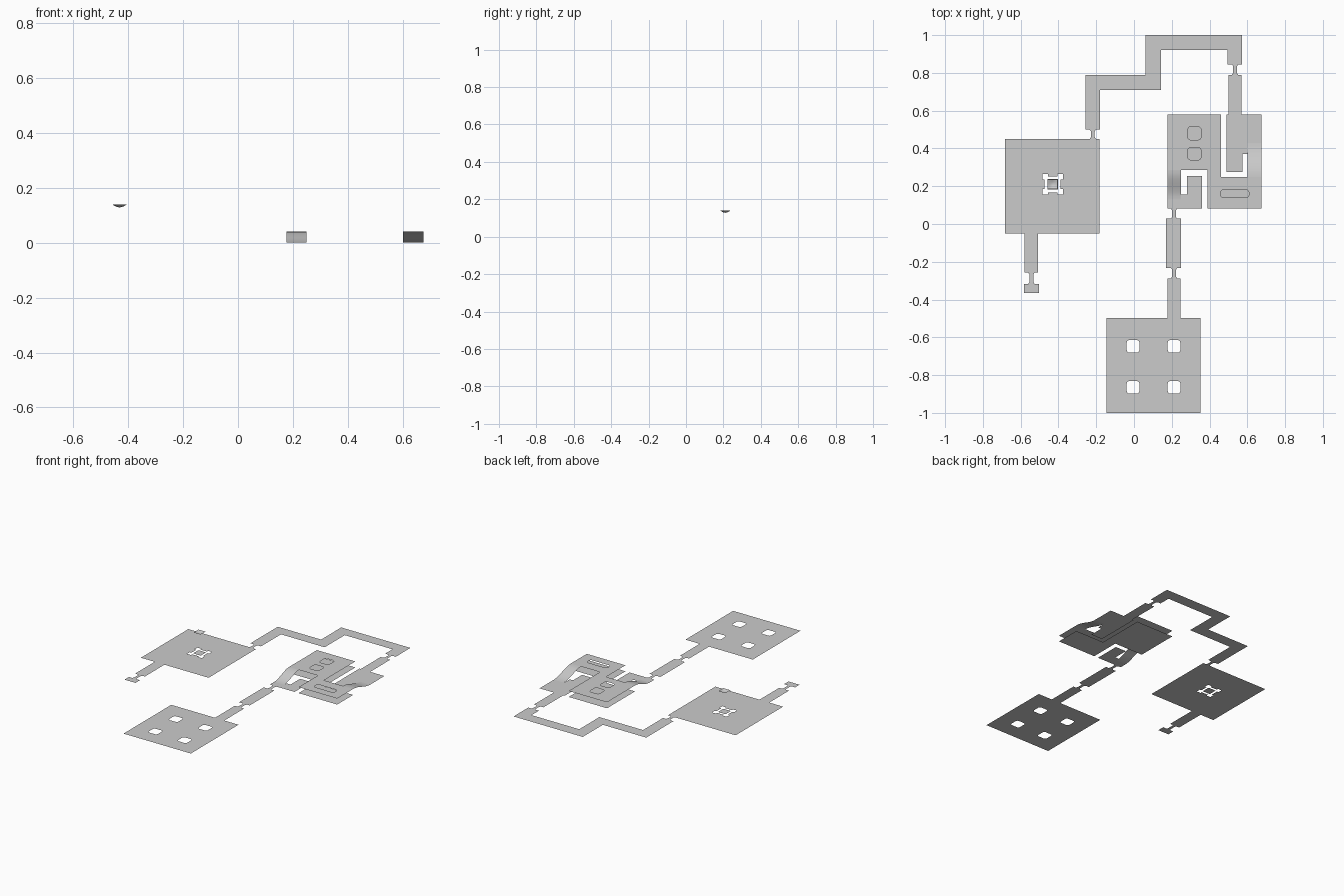
import bpy, bmesh, math

if "Cube" in bpy.data.objects:
    bpy.data.objects.remove(bpy.data.objects["Cube"])


def finish(name, bm):
    me = bpy.data.meshes.new(name)
    bm.to_mesh(me)
    bm.free()
    ob = bpy.data.objects.new(name, me)
    bpy.context.collection.objects.link(ob)
    return ob


def rect(x0, y0, x1, y1):
    return [(x0, y0), (x1, y0), (x1, y1), (x0, y1)]


def rounded(cx, cy, w, h, r=0.014, n=3):
    """Rounded rectangle outline, centre and full size."""
    pts = []
    for k, (sx, sy) in enumerate([(1, 1), (-1, 1), (-1, -1), (1, -1)]):
        for i in range(n + 1):
            a = math.pi / 2 * (k + i / n)
            pts.append((cx + sx * (w / 2 - r) + r * math.cos(a),
                        cy + sy * (h / 2 - r) + r * math.sin(a)))
    return pts


def sheet(name, outline, holes=(), z=0.0):
    """Flat floor sheet with optional holes, facing up."""
    bm = bmesh.new()
    for loop in [outline, *holes]:
        vs = [bm.verts.new((x, y, z)) for x, y in loop]
        for a, b in zip(vs, vs[1:] + vs[:1]):
            bm.edges.new((a, b))
    bmesh.ops.triangle_fill(bm, use_beauty=True, use_dissolve=False, edges=bm.edges[:])
    bm.normal_update()
    for f in bm.faces:
        if f.normal.z < 0:
            f.normal_flip()
    return finish(name, bm)


def doorway(name, x, y0, y1):
    """Narrow neck with flared ends."""
    w, f, d = 0.010, 0.017, 0.010
    half = [(f, y0), (w, y0 + d), (w, y1 - d), (f, y1)]
    sheet(name, [(x + a, b) for a, b in half] + [(x - a, b) for a, b in half[::-1]])


def ramp(name, x0, x1, y0, y1, h=0.04, n=10):
    """Smooth S-shaped ramp rising from y0 to y1."""
    bm = bmesh.new()
    rows = []
    for i in range(n + 1):
        t = i / n
        y, z = y0 + (y1 - y0) * t, h * t * t * (3 - 2 * t)
        rows.append([bm.verts.new((x, y, z)) for x in (x0, x1)])
    for a, b in zip(rows, rows[1:]):
        q = (a[0], a[1], b[1], b[0])
        f = bm.faces.new(q if y1 > y0 else q[::-1])
        f.smooth = True
    finish(name, bm)


# South room with four pillar holes
sheet("south_room", rect(-0.145, -1.0, 0.352, -0.497),
      [rounded(x, y, 0.067, 0.067) for x in (-0.005, 0.212) for y in (-0.648, -0.865)])

# Corridors between the south room and the two-level room
sheet("south_corridor", rect(0.178, -0.497, 0.247, -0.288))
doorway("south_door", 0.212, -0.288, -0.232)
sheet("middle_corridor", rect(0.17, -0.232, 0.249, 0.028))
doorway("middle_door", 0.212, 0.028, 0.082)

# Two-level room: lower walkways on each side
sheet("lower_entry", [(0.177, 0.082), (0.36, 0.082), (0.36, 0.255), (0.28, 0.255),
                      (0.28, 0.155), (0.25, 0.155), (0.25, 0.13), (0.177, 0.13)])
sheet("lower_exit", [(0.675, 0.58), (0.57, 0.58), (0.57, 0.79), (0.50, 0.79), (0.50, 0.58),
                     (0.49, 0.58), (0.49, 0.275), (0.575, 0.275), (0.575, 0.37),
                     (0.60, 0.37), (0.60, 0.43), (0.675, 0.43)])
ramp("entry_ramp", 0.177, 0.25, 0.13, 0.285)
ramp("exit_ramp", 0.60, 0.675, 0.43, 0.25)

# Two-level room: raised deck with openings over the floor beneath
deck = [(0.39, 0.082), (0.675, 0.082), (0.675, 0.25), (0.46, 0.25),
        (0.46, 0.58), (0.177, 0.58), (0.177, 0.285), (0.39, 0.285)]
sheet("under_deck_floor", deck)
sheet("upper_deck", deck,
      [rounded(0.32, 0.48, 0.069, 0.069), rounded(0.32, 0.372, 0.069, 0.065),
       rounded(0.534, 0.16, 0.148, 0.042)], z=0.04)

# Winding north corridor
doorway("north_door", 0.535, 0.79, 0.845)
sheet("north_corridor", [(0.495, 0.845), (0.573, 0.845), (0.573, 1.0), (0.062, 1.0),
                         (0.062, 0.788), (-0.258, 0.788), (-0.258, 0.50), (-0.18, 0.50),
                         (-0.18, 0.71), (0.143, 0.71), (0.143, 0.922), (0.495, 0.922)])
doorway("west_door", -0.218, 0.45, 0.50)

# West room with a lobed opening and central slab
cx, cy, a, b, c = -0.431, 0.21, 0.042, 0.054, 0.025
quarter = [(b, c), (b, b), (c, b), (c, a)]
side = [(a, -c), (b, -c), (b, -b), (c, -b)]
lobed = []
for k in range(4):
    s, t = round(math.cos(k * math.pi / 2)), round(math.sin(k * math.pi / 2))
    for px, py in [(a, -c), (a, c), (b, c), (b, b), (c, b)]:
        if (px, py) == (a, -c):
            px, py = a, -c
        lobed.append((cx + px * s - py * t, cy + px * t + py * s))
sheet("west_room", rect(-0.682, -0.05, -0.182, 0.45), [lobed])
sheet("pedestal_slab", rect(cx - 0.028, cy - 0.028, cx + 0.028, cy + 0.028))

# Small dished tile floating above the slab
bm = bmesh.new()
n, r = 4, 0.026
g = [[bm.verts.new((cx + r * (2 * i / n - 1), cy + r * (2 * j / n - 1),
                    0.139 - 0.011 * math.sin(math.pi * i / n) * math.sin(math.pi * j / n)))
      for j in range(n + 1)] for i in range(n + 1)]
for i in range(n):
    for j in range(n):
        bm.faces.new((g[i][j], g[i + 1][j], g[i + 1][j + 1], g[i][j + 1])).smooth = True
finish("floating_tile", bm)

# Tail corridor and end landing
sheet("tail_corridor", rect(-0.58, -0.257, -0.508, -0.05))
doorway("tail_door", -0.543, -0.317, -0.257)
sheet("end_landing", rect(-0.583, -0.364, -0.502, -0.317))
